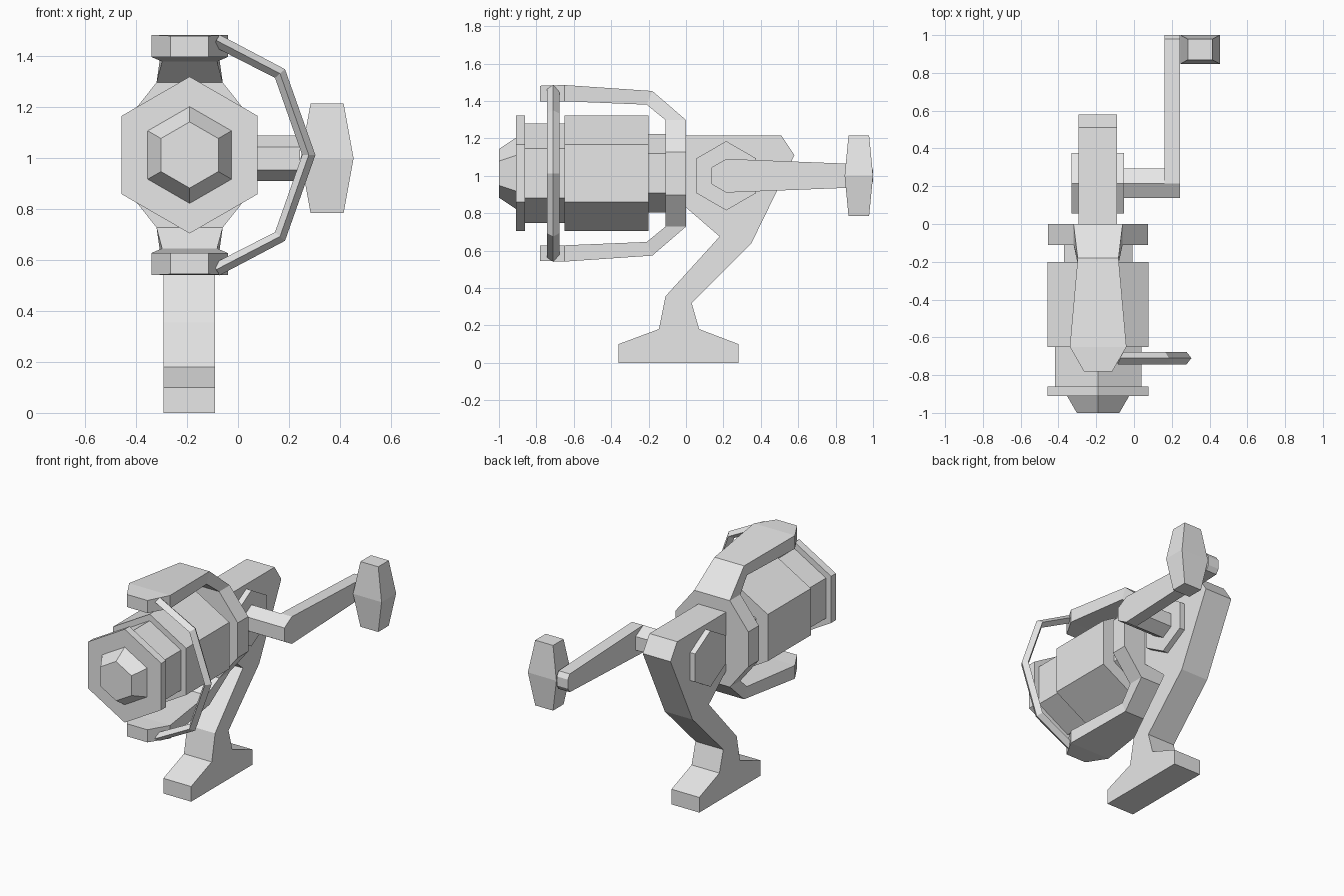
import bpy, bmesh
from math import sin, cos, pi
from mathutils import Vector

if "Cube" in bpy.data.objects:
    bpy.data.objects.remove(bpy.data.objects["Cube"], do_unlink=True)

grey = bpy.data.materials.new("light grey")
grey.use_nodes = True
grey.diffuse_color = (0.8, 0.8, 0.8, 1)
grey.node_tree.nodes["Principled BSDF"].inputs["Base Color"].default_value = (0.8, 0.8, 0.8, 1)

CX, CZ = -0.19, 1.013   # spool axis


def loft(name, rings):
    """Skin a list of equal-length point rings and cap both ends."""
    bm = bmesh.new()
    loops = [[bm.verts.new(p) for p in ring] for ring in rings]
    for a, b in zip(loops, loops[1:]):
        for i in range(len(a)):
            j = (i + 1) % len(a)
            bm.faces.new((a[i], a[j], b[j], b[i]))
    bm.faces.new(loops[0])
    bm.faces.new(loops[-1])
    bmesh.ops.recalc_face_normals(bm, faces=bm.faces)
    mesh = bpy.data.meshes.new(name)
    bm.to_mesh(mesh)
    bm.free()
    mesh.materials.append(grey)
    obj = bpy.data.objects.new(name, mesh)
    bpy.context.collection.objects.link(obj)
    return obj


def hexagon(r):
    return [(r * sin(i * pi / 3), r * cos(i * pi / 3)) for i in range(6)]


def along_y(name, sections):
    """Hexagonal part on the spool axis from (y, radius) sections."""
    loft(name, [[(CX + u, y, CZ + v) for u, v in hexagon(r)] for y, r in sections])


def along_x(name, outline, x0, x1):
    """Extrude a (y, z) outline sideways."""
    loft(name, [[(x, y, z) for y, z in outline] for x in (x0, x1)])


# Spool and drag knob
along_y("drag_knob", [(-1.0, 0.13), (-0.91, 0.19)])
along_y("spool_lip", [(-0.91, 0.308), (-0.86, 0.308)])
along_y("spool_core", [(-0.86, 0.265), (-0.65, 0.265)])
along_y("spool_skirt", [(-0.65, 0.308), (-0.20, 0.308)])
along_y("spool_neck", [(-0.20, 0.21), (-0.11, 0.21)])

# Eight-sided rotor base
corner = [(0.13, 0.285), (0.265, 0.115)]
half = corner + [(u, -v) for u, v in reversed(corner)]
octagon = half + [(-u, -v) for u, v in half]
loft("rotor_base", [[(CX + u, y, CZ + v) for u, v in octagon] for y in (-0.11, 0)])

# Rotor arms: (outer y, outer height, inner y, inner height, half width)
arm = [(0, 0.285, -0.11, 0.285, 0.13),
       (-0.18, 0.44, -0.21, 0.367, 0.108),
       (-0.65, 0.472, -0.65, 0.385, 0.15),
       (-0.78, 0.468, -0.78, 0.385, 0.075)]
for side, name in ((1, "upper_rotor_arm"), (-1, "lower_rotor_arm")):
    loft(name, [[(CX - w, yo, CZ + side * ho), (CX + w, yo, CZ + side * ho),
                 (CX + w, yi, CZ + side * hi), (CX - w, yi, CZ + side * hi)]
                for yo, ho, yi, hi, w in arm])

# Bail wire: diamond section swept along a bent path
path = [Vector((x, -0.71, CZ + h)) for x, h in
        ((-0.085, 0.45), (0.165, 0.32), (0.278, 0), (0.165, -0.32), (-0.085, -0.45))]
depth = Vector((0, 0.033, 0))
rings = []
for i, p in enumerate(path):
    before = (p - path[max(i - 1, 0)]).normalized()
    after = (path[min(i + 1, len(path) - 1)] - p).normalized()
    t = (before + after).normalized()
    out = Vector((-t.z, 0, t.x)) * 0.026
    rings.append([p + depth, p + out, p - depth, p - out])
loft("bail_wire", rings)

# Body, stem and foot in one side profile
along_x("body_and_foot",
        [(0, 1.215), (0.51, 1.215), (0.58, 1.11), (0.35, 0.64), (0.03, 0.32),
         (0.07, 0.18), (0.28, 0.10), (0.28, 0), (-0.36, 0), (-0.36, 0.10),
         (-0.145, 0.18), (-0.11, 0.355), (0.18, 0.675), (0, 0.83)], -0.293, -0.09)

# Gear hub and handle shaft
for name, r, x0, x1 in (("gear_hub", 0.185, -0.33, -0.052), ("handle_shaft", 0.09, -0.06, 0.165)):
    along_x(name, [(0.215 + u, 1.0 + v) for u, v in hexagon(r)], x0, x1)

# Crank arm
top = [(0.137, 0.045), (0.215, 0.09), (0.98, 0.06), (1.0, 0.03)]
along_x("crank_arm", [(y, 1 + h) for y, h in top] + [(y, 1 - h) for y, h in reversed(top)],
        0.162, 0.243)

# Handle grip
loft("handle_grip", [[(0.35 + sx * a, 0.924 + sy * b, z)
                      for sx, sy in ((-1, -1), (1, -1), (1, 1), (-1, 1))]
                     for z, a, b in ((0.785, 0.065, 0.055), (1.0, 0.104, 0.076), (1.215, 0.065, 0.055))])
